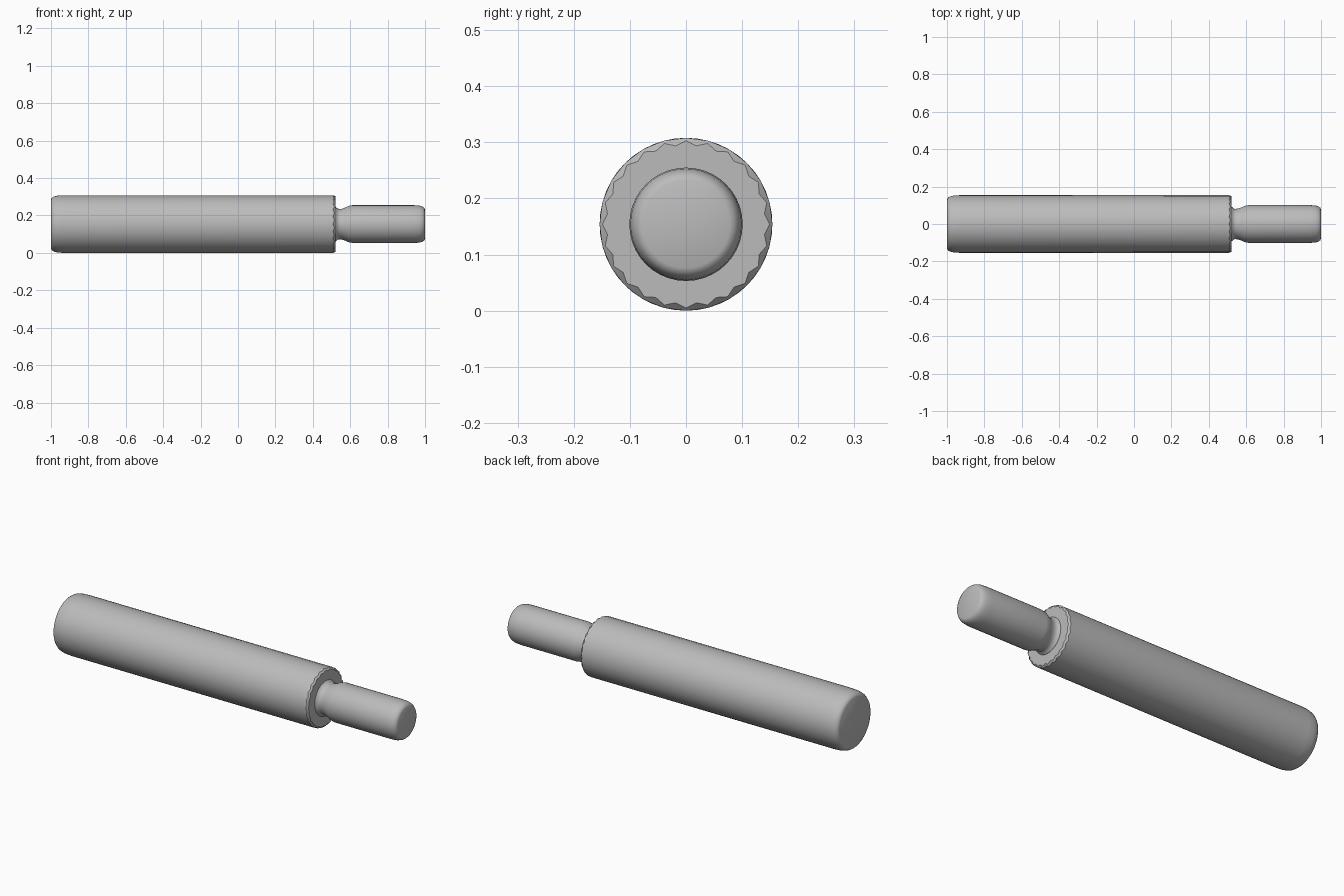
import bpy, bmesh, math

if "Cube" in bpy.data.objects:
    bpy.data.objects.remove(bpy.data.objects["Cube"])

AXIS_Z = 0.154      # height of the long axis above the ground
grey = bpy.data.materials.new("plain grey")
grey.diffuse_color = (0.5, 0.5, 0.5, 1)
grey.use_nodes = True
grey.node_tree.nodes["Principled BSDF"].inputs["Base Color"].default_value = grey.diffuse_color


def lathe(name, profile, sides, scallop=()):
    """Spin (x, radius) points around the x axis; scallop maps a ring to (dx, dr) for odd vertices."""
    scallop = dict(scallop)
    bm = bmesh.new()
    rings = []
    for k, (x, r) in enumerate(profile):
        dx, dr = scallop.get(k, (0, 0))
        ring = []
        for i in range(sides):
            a = 2 * math.pi * i / sides
            px, pr = (x + dx, r + dr) if i % 2 else (x, r)
            ring.append(bm.verts.new((px, pr * math.cos(a), AXIS_Z + pr * math.sin(a))))
        rings.append(ring)
    for a, b in zip(rings, rings[1:]):
        for i in range(sides):
            j = (i + 1) % sides
            bm.faces.new((a[i], a[j], b[j], b[i]))
    bm.faces.new(rings[0])
    bm.faces.new(rings[-1])
    bmesh.ops.recalc_face_normals(bm, faces=bm.faces)
    mesh = bpy.data.meshes.new(name)
    bm.to_mesh(mesh)
    bm.free()
    mesh.materials.append(grey)
    obj = bpy.data.objects.new(name, mesh)
    bpy.context.collection.objects.link(obj)
    bpy.ops.object.select_all(action='DESELECT')
    obj.select_set(True)
    bpy.context.view_layer.objects.active = obj
    bpy.ops.object.shade_smooth_by_angle(angle=math.radians(30))
    return obj


# thick handle: rounded butt end, scalloped chamfer at the other end
lathe("handle", [(-1.0, 0.130), (-0.995, 0.140), (-0.985, 0.147), (-0.965, 0.152),
                 (-0.93, 0.154), (0.508, 0.154), (0.52, 0.149)],
      48, scallop={5: (0.007, -0.001), 6: (0, -0.008)})

# thin tip: flared foot, narrow neck, shoulder and rounded end
lathe("tip", [(0.515, 0.094), (0.523, 0.092), (0.530, 0.085), (0.540, 0.081), (0.555, 0.082),
              (0.575, 0.089), (0.592, 0.097), (0.612, 0.101), (0.94, 0.101), (0.970, 0.099),
              (0.987, 0.094), (0.996, 0.087), (1.0, 0.078)], 40)
